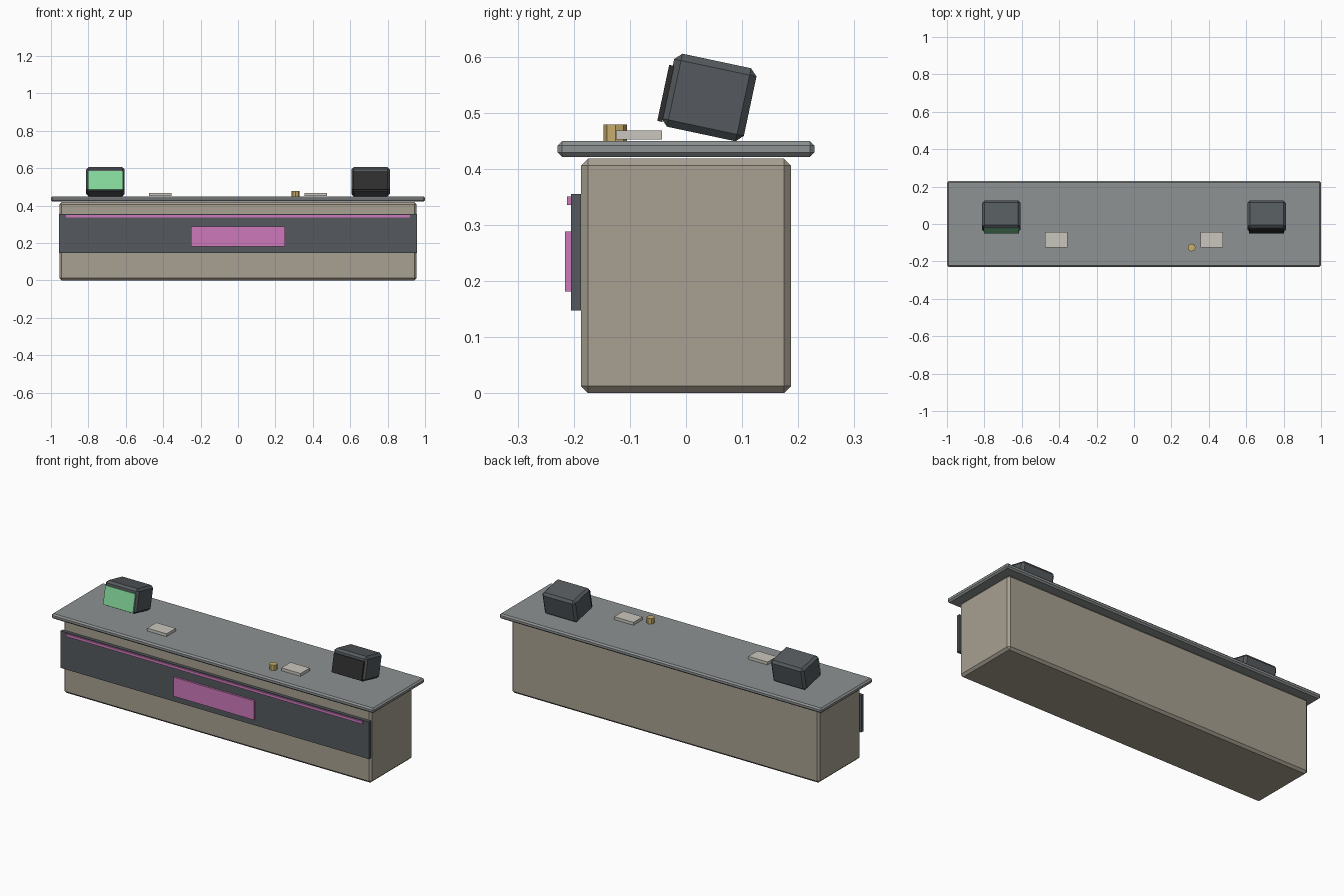
import bpy
from math import radians
from mathutils import Matrix, Vector

if "Cube" in bpy.data.objects:
    bpy.data.objects.remove(bpy.data.objects["Cube"], do_unlink=True)


def material(name, r, g, b):
    # 8-bit display colour to linear
    lin = [((c / 255 + 0.055) / 1.055) ** 2.4 for c in (r, g, b)] + [1]
    m = bpy.data.materials.new(name)
    m.use_nodes = True
    m.diffuse_color = lin
    m.node_tree.nodes["Principled BSDF"].inputs["Base Color"].default_value = lin
    return m


beige = material("beige laminate", 168, 160, 145)
grey = material("grey worktop", 142, 146, 147)
dark = material("dark slate", 85, 90, 94)
pink = material("pink accent", 205, 121, 187)
green = material("green screen", 133, 218, 157)
black = material("black screen", 46, 46, 47)
brass = material("brass", 200, 174, 108)
paper = material("off white", 201, 198, 188)


def finish(obj, name, mat, chamfer=0):
    obj.name = obj.data.name = name
    obj.data.materials.append(mat)
    if chamfer:
        bevel = obj.modifiers.new("chamfer", "BEVEL")
        bevel.width = chamfer
        bevel.segments = 1
    return obj


def box(name, mat, centre, size, chamfer=0, tilt=0):
    bpy.ops.mesh.primitive_cube_add(size=1, location=centre)
    obj = bpy.context.object
    obj.data.transform(Matrix.Diagonal((*size, 1)))
    obj.rotation_euler.x = tilt
    return finish(obj, name, mat, chamfer)


# Counter body and worktop
box("counter_body", beige, (0, 0, 0.209), (1.91, 0.374, 0.418), 0.0125)
box("worktop", grey, (0, 0, 0.435), (2, 0.458, 0.028), 0.008)

# Front band with accent strip and plain sign panel
box("front_band", dark, (0, -0.196, 0.251), (1.914, 0.018, 0.208))
box("accent_strip", pink, (0, -0.208, 0.343), (1.84, 0.008, 0.015))
box("sign_panel", pink, (0, -0.21, 0.235), (0.5, 0.012, 0.107))

# Tilted monitors, one lit and one off, each with a pad beside it
tilt = radians(-12)
for side, x, screen_mat in (("right", -1, green), ("left", 1, black)):
    centre = Vector((x * 0.709, 0.041, 0.527))
    box(side + "_monitor", dark, centre, (0.205, 0.15, 0.133), 0.0125, tilt)
    offset = Matrix.Rotation(tilt, 3, "X") @ Vector((0, -0.077, -0.009))
    box(side + "_screen", screen_mat, centre + offset, (0.186, 0.009, 0.102), 0, tilt)
    box(side + "_pad", paper, (x * 0.416, -0.084, 0.46), (0.12, 0.082, 0.016))

# Small brass bell
bpy.ops.mesh.primitive_cylinder_add(vertices=8, radius=0.021, depth=0.03,
                                    location=(0.308, -0.126, 0.464))
finish(bpy.context.object, "bell", brass)
